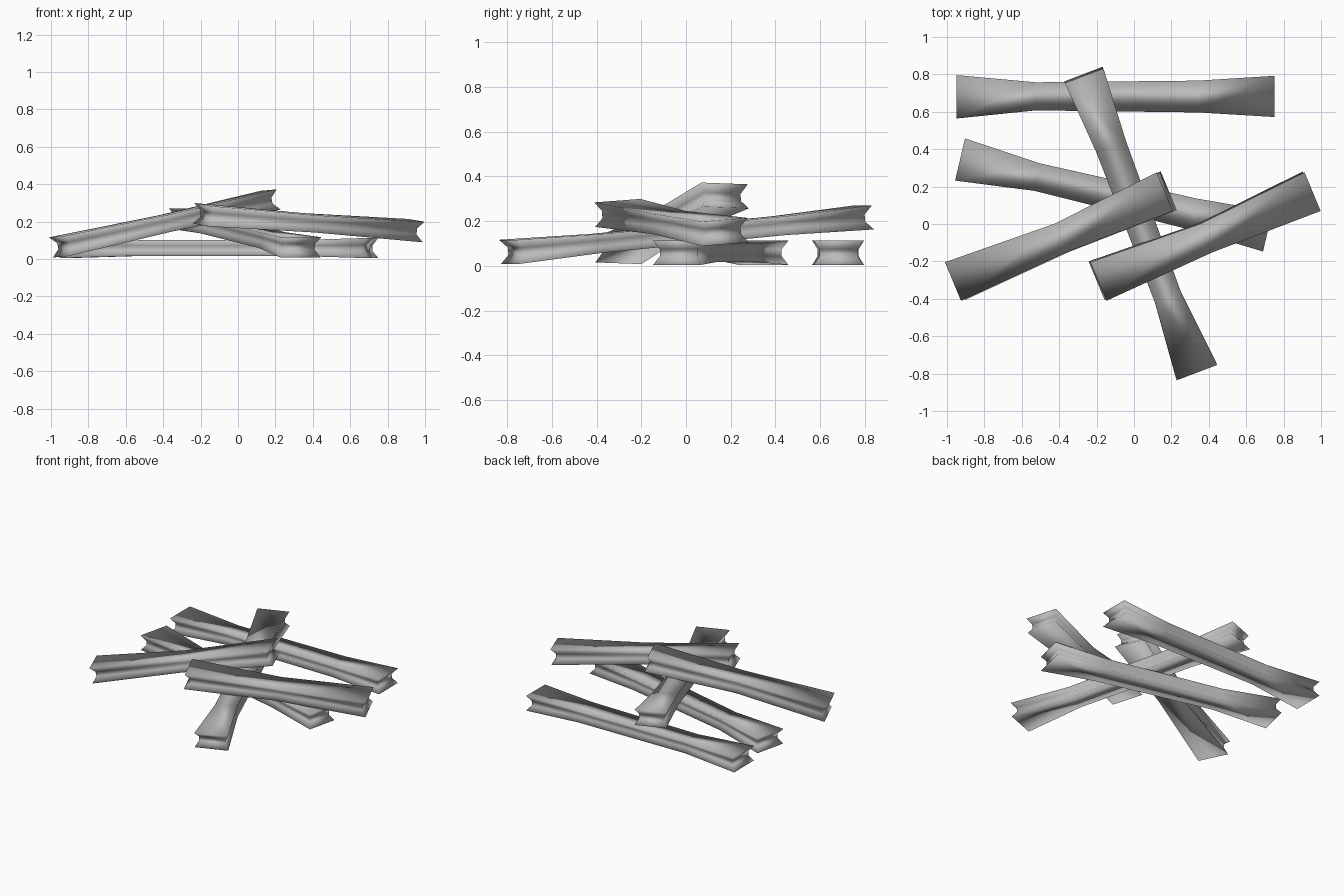
import bpy, bmesh, math
from mathutils import Vector, Matrix

if "Cube" in bpy.data.objects:
    bpy.data.objects.remove(bpy.data.objects["Cube"])

grey = bpy.data.materials.new("weathered grey")
grey.diffuse_color = (0.5, 0.5, 0.5, 1)
grey.use_nodes = True
grey.node_tree.nodes["Principled BSDF"].inputs["Base Color"].default_value = grey.diffuse_color


def beam(name, a, b, stations, roll=0.0):
    """Flared beam from a to b, grooved all round between its top and bottom.
    stations: (fraction along length, half width, half height, side shift)"""
    a, b = Vector(a), Vector(b)
    length = (b - a).length
    bm = bmesh.new()
    n = len(stations)
    levels = [(1, 0), (0.3, 1), (-0.3, 1), (-1, 0)]   # height factor, groove
    loops, tops = [], []
    for h, groove in levels:
        sides = {}
        for i, (t, w, hh, shift) in enumerate(stations):
            x = (t - 0.5) * length
            if i == 0:
                x += 0.03 * groove
            if i == n - 1:
                x -= 0.03 * groove
            for s in (-1, 1):
                sides[i, s] = bm.verts.new((x, shift + s * (w - 0.024 * groove), h * hh))
        tops.append(sides)
        loops.append([sides[i, -1] for i in range(n)] +
                     [sides[i, 1] for i in reversed(range(n))])
    # flat top and bottom, split at the stations
    for sides in (tops[0], tops[-1]):
        for i in range(n - 1):
            bm.faces.new((sides[i, -1], sides[i + 1, -1], sides[i + 1, 1], sides[i, 1]))
    # grooved walls
    for up, low in zip(loops, loops[1:]):
        for i in range(len(up)):
            j = (i + 1) % len(up)
            bm.faces.new((up[i], low[i], low[j], up[j]))
    bmesh.ops.recalc_face_normals(bm, faces=bm.faces)
    for f in bm.faces:
        f.smooth = True
    me = bpy.data.meshes.new(name)
    bm.to_mesh(me)
    bm.free()
    me.materials.append(grey)
    ob = bpy.data.objects.new(name, me)
    bpy.context.collection.objects.link(ob)
    # aim local x along the beam, keeping local z up
    x = (b - a).normalized()
    y = Vector((0, 0, 1)).cross(x).normalized()
    rot = Matrix((x, y, x.cross(y))).transposed().to_4x4()
    ob.matrix_world = (Matrix.Translation((a + b) / 2) @ rot
                       @ Matrix.Rotation(math.radians(roll), 4, 'X'))
    return ob


LONG = [(0, 0.116, 0.054, 0), (0.25, 0.075, 0.042, 0.002),
        (0.76, 0.085, 0.042, 0), (1, 0.11, 0.054, 0)]
SHORT = [(0, 0.112, 0.055, 0), (0.5, 0.083, 0.046, -0.01), (1, 0.112, 0.055, 0)]

# beams lying on the ground
beam("back_beam", (-0.95, 0.68, 0.059), (0.75, 0.682, 0.059), LONG)
beam("middle_beam", (-0.93, 0.345, 0.059), (0.715, -0.04, 0.059), LONG)
# long beam leaning across the middle one
beam("leaning_beam", (0.335, -0.79, 0.063), (-0.268, 0.797, 0.217), LONG)
# short beams resting on top
beam("left_top_beam", (-0.957, -0.305, 0.066), (0.175, 0.175, 0.315), SHORT, -2)
beam("right_top_beam", (-0.195, -0.305, 0.237), (0.95, 0.175, 0.152), SHORT, 4)
